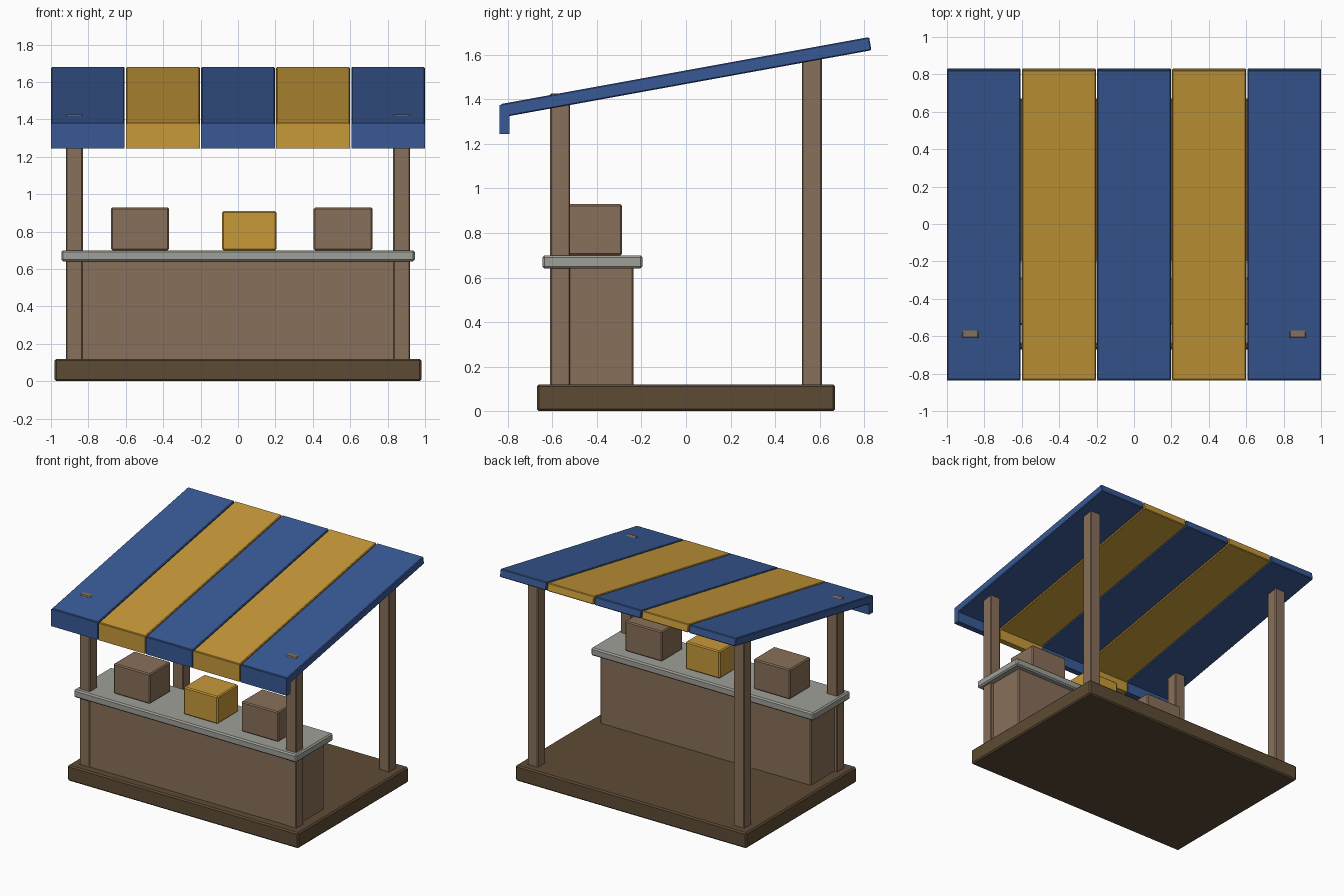
import bpy
import math

cube = bpy.data.objects.get("Cube")
if cube:
    bpy.data.objects.remove(cube, do_unlink=True)


def material(name, color):
    mat = bpy.data.materials.new(name)
    mat.use_nodes = True
    rgba = (*color, 1)
    mat.diffuse_color = rgba
    mat.node_tree.nodes["Principled BSDF"].inputs["Base Color"].default_value = rgba
    return mat


WOOD = material("light wood", (0.25, 0.16, 0.10))
DARK = material("dark wood", (0.11, 0.07, 0.035))
STONE = material("pale grey", (0.35, 0.35, 0.32))
BLUE = material("canvas blue", (0.04, 0.10, 0.30))
YELLOW = material("canvas yellow", (0.57, 0.32, 0.04))


def box(name, x, y, z, mat, bevel=0.008, tilt=0.0):
    """Box spanning the (min, max) ranges, tilted about its own centre."""
    spans = (x, y, z)
    bpy.ops.mesh.primitive_cube_add(size=1, location=[(a + b) / 2 for a, b in spans])
    obj = bpy.context.object
    obj.name = name
    obj.scale = [b - a for a, b in spans]
    bpy.ops.object.transform_apply(location=False, rotation=False, scale=True)
    obj.rotation_euler.x = tilt
    obj.data.materials.append(mat)
    if bevel:
        mod = obj.modifiers.new("Chamfer", "BEVEL")
        mod.width = bevel
        mod.segments = 1
    return obj


# Floor and counter
box("floor_base", (-0.98, 0.98), (-0.67, 0.67), (0, 0.12), DARK, 0.01)
box("counter_body", (-0.895, 0.895), (-0.605, -0.235), (0.11, 0.65), WOOD)
box("counter_top", (-0.945, 0.945), (-0.645, -0.195), (0.64, 0.70), STONE, 0.01)

# Four posts; the front pair just breaks through the sloping roof
for side, sx in (("left", 1), ("right", -1)):
    xs = sorted((sx * 0.83, sx * 0.92))
    box(f"front_post_{side}", xs, (-0.61, -0.52), (0.11, 1.427), WOOD, 0.006)
    box(f"back_post_{side}", xs, (0.52, 0.61), (0.11, 1.60), WOOD, 0.006)

# Goods on the counter
box("crate_right", (-0.68, -0.37), (-0.54, -0.287), (0.70, 0.93), WOOD)
box("crate_middle", (-0.085, 0.205), (-0.54, -0.287), (0.70, 0.91), YELLOW)
box("crate_left", (0.405, 0.72), (-0.54, -0.287), (0.70, 0.93), WOOD)

# Striped awning: sloping panels, each with a hanging front flap
slope = math.radians(10.3)
for i in range(5):
    cx = (i - 2) * 0.4015
    xs = (cx - 0.197, cx + 0.197)
    mat = YELLOW if i % 2 else BLUE
    box(f"roof_panel_{i + 1}", xs, (-0.841, 0.841), (1.47, 1.53), mat, 0.005, slope)
    box(f"roof_flap_{i + 1}", xs, (-0.837, -0.792), (1.245, 1.375), mat, 0)
